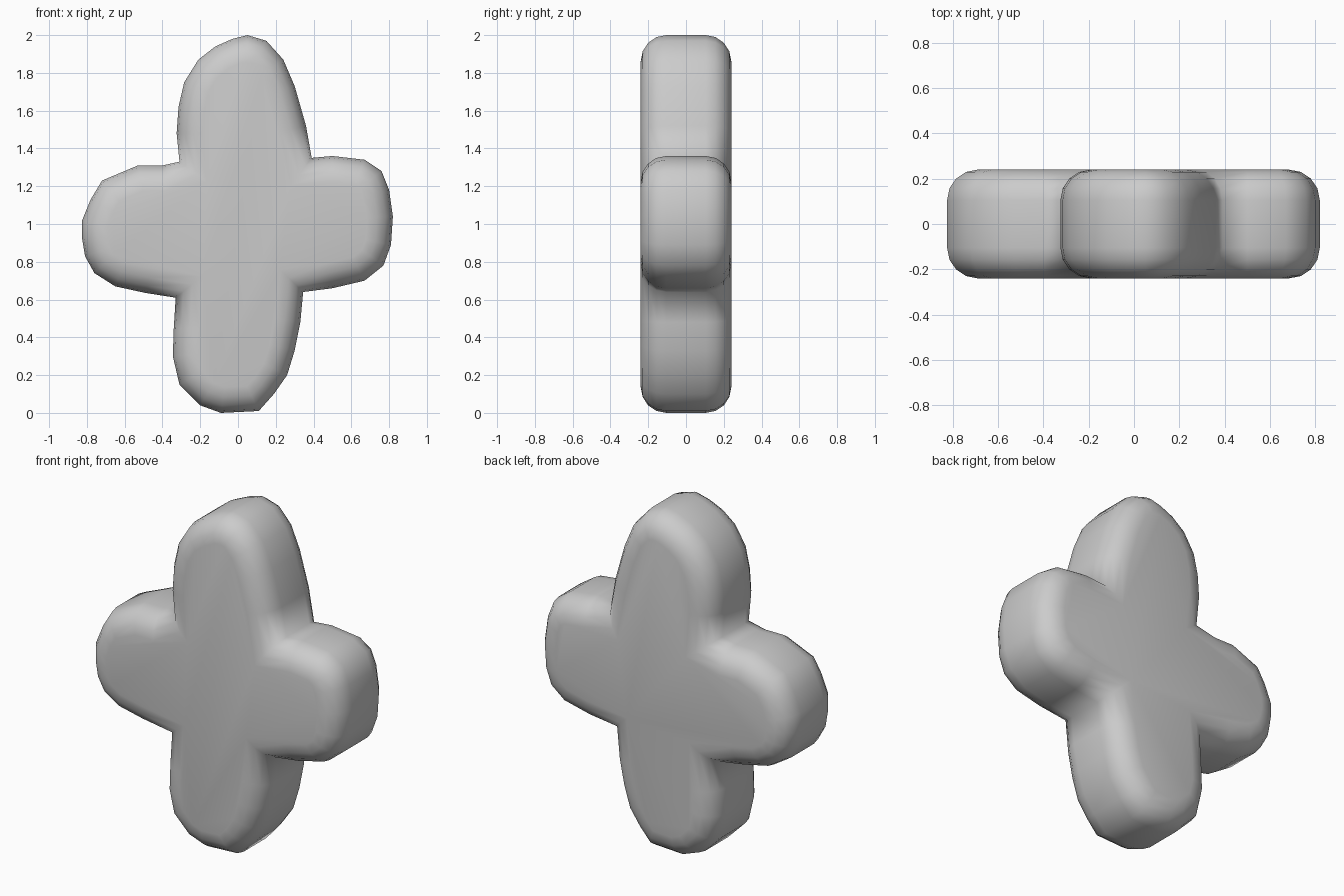
import bpy, bmesh, math
from mathutils import Vector

if "Cube" in bpy.data.objects:
    bpy.data.objects.remove(bpy.data.objects["Cube"])

# Front outline (x, z), clockwise from the top
OUT = [(.05, 2), (.15, 1.97), (.24, 1.87), (.30, 1.73), (.36, 1.52), (.39, 1.35),
       (.50, 1.36), (.67, 1.34), (.76, 1.28), (.80, 1.18), (.82, 1.04), (.81, .89),
       (.77, .78), (.67, .70), (.50, .66), (.345, .64), (.33, .48), (.30, .33),
       (.26, .20), (.19, .10), (.11, .01), (-.09, 0), (-.20, .04), (-.31, .15),
       (-.345, .30), (-.34, .45), (-.33, .61), (-.49, .635), (-.65, .67), (-.76, .74),
       (-.81, .83), (-.825, .92), (-.825, 1.02), (-.78, 1.13), (-.72, 1.23), (-.53, 1.31),
       (-.40, 1.31), (-.31, 1.33), (-.325, 1.48), (-.315, 1.62), (-.285, 1.75),
       (-.21, 1.87), (-.12, 1.94), (-.03, 1.98)]
HALF, R, STEPS = 0.24, 0.135, 4


def inset(pts, d):
    """Move a clockwise outline inwards by d with mitred corners."""
    res = []
    for i, p in enumerate(pts):
        p = Vector(p)
        a = (p - Vector(pts[i - 1])).normalized()
        b = (Vector(pts[(i + 1) % len(pts)]) - p).normalized()
        na, nb = Vector((a.y, -a.x)), Vector((b.y, -b.x))
        res.append(p + (na + nb) * d / (1 + na.dot(nb)))
    return res


# Rounded-edge slab: rings from front face to back face
prof = [(R * (1 - math.sin(t)), HALF - R + R * math.cos(t))
        for t in (math.pi / 2 * k / STEPS for k in range(STEPS + 1))]
prof = [(d, -y) for d, y in prof] + [(d, y) for d, y in reversed(prof)]
bm = bmesh.new()
rings = [[bm.verts.new((p.x, y, p.y)) for p in inset(OUT, d)] for d, y in prof]
n = len(OUT)
rings = rings[STEPS + 1:] + rings[:STEPS + 1]
# closed tube order: back cap ... back side, front side ... front cap
rings.sort(key=lambda r: r[0].co.y)
for r0, r1 in zip(rings, rings[1:]):
    for i in range(n):
        j = (i + 1) % n
        bm.faces.new((r0[i], r0[j], r1[j], r1[i]))
bm.faces.new(rings[0])
bm.faces.new(rings[-1])
bmesh.ops.recalc_face_normals(bm, faces=bm.faces)
for f in bm.faces:
    f.smooth = True
me = bpy.data.meshes.new("cross_cushion")
bm.to_mesh(me)
bm.free()
obj = bpy.data.objects.new("cross_cushion", me)
bpy.context.collection.objects.link(obj)

mat = bpy.data.materials.new("light grey")
mat.diffuse_color = (0.6, 0.6, 0.6, 1)
mat.use_nodes = True
mat.node_tree.nodes["Principled BSDF"].inputs["Base Color"].default_value = mat.diffuse_color
me.materials.append(mat)
